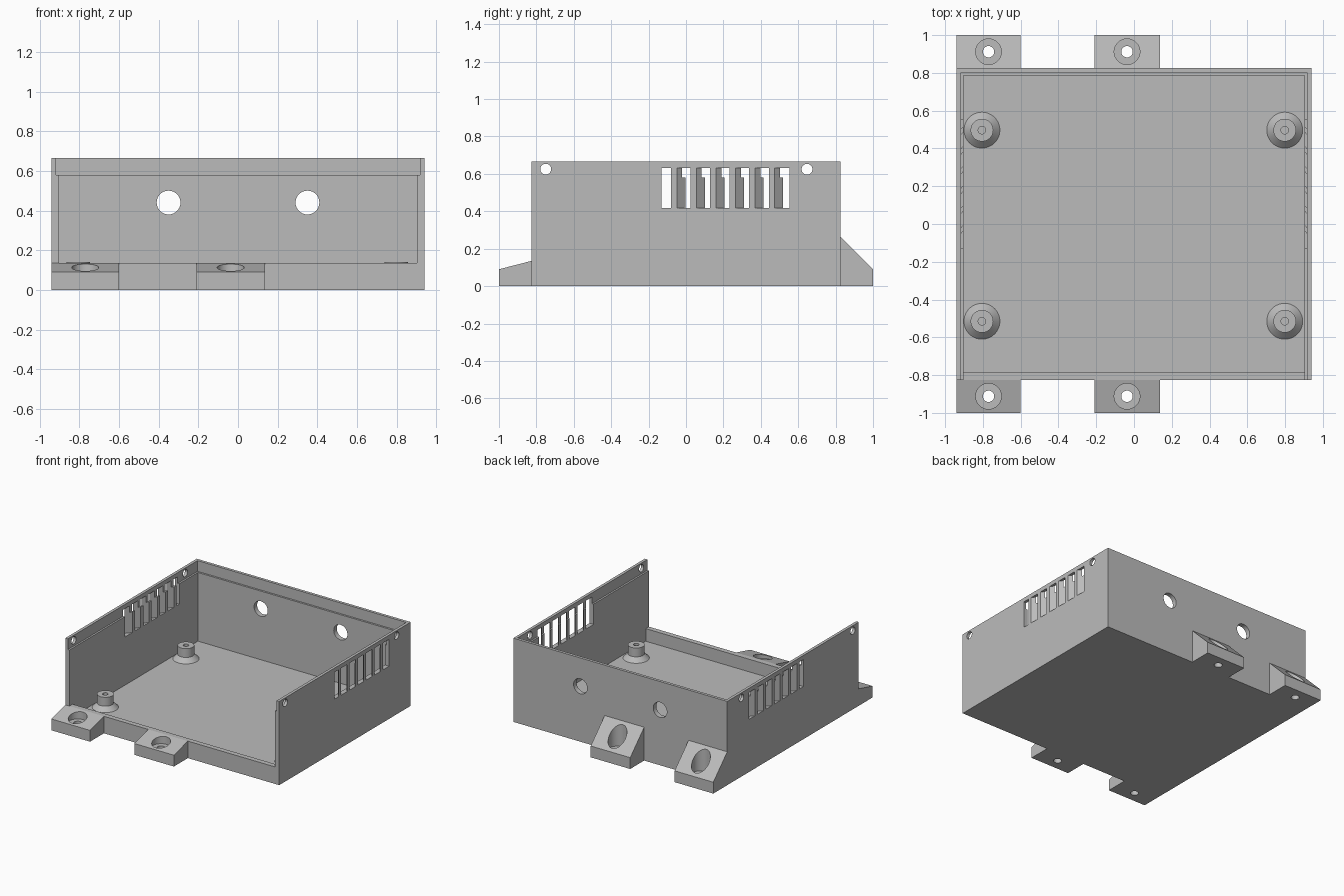
import bpy, bmesh, math
from mathutils import Matrix

if "Cube" in bpy.data.objects:
    bpy.data.objects.remove(bpy.data.objects["Cube"])

grey = bpy.data.materials.new("plain grey")
grey.diffuse_color = (0.5, 0.5, 0.5, 1)
grey.use_nodes = True
grey.node_tree.nodes["Principled BSDF"].inputs["Base Color"].default_value = grey.diffuse_color

W, D, H = 0.94, 0.825, 0.665      # half width, half depth, wall height
FLOOR, LEDGE, LIP = 0.035, 0.58, 0.135


def make(name, bm):
    bmesh.ops.recalc_face_normals(bm, faces=bm.faces)
    me = bpy.data.meshes.new(name)
    bm.to_mesh(me)
    bm.free()
    me.materials.append(grey)
    ob = bpy.data.objects.new(name, me)
    bpy.context.collection.objects.link(ob)
    return ob


def prism(name, pts, axis, lo, hi):
    """Extrude a closed profile: (x, y) along z, or (y, z) along x."""
    bm = bmesh.new()
    place = (lambda p, t: (p[0], p[1], t)) if axis == 'z' else (lambda p, t: (t, p[0], p[1]))
    a = [bm.verts.new(place(p, lo)) for p in pts]
    b = [bm.verts.new(place(p, hi)) for p in pts]
    bm.faces.new(a)
    bm.faces.new(b)
    for i in range(len(pts)):
        j = (i + 1) % len(pts)
        bm.faces.new((a[i], a[j], b[j], b[i]))
    return make(name, bm)


def box(name, x0, x1, y0, y1, z0, z1):
    return prism(name, [(x0, y0), (x1, y0), (x1, y1), (x0, y1)], 'z', z0, z1)


def rod(name, centre, r, length, axis='z'):
    bm = bmesh.new()
    rot = {'x': Matrix.Rotation(math.pi / 2, 4, 'Y'),
           'y': Matrix.Rotation(math.pi / 2, 4, 'X'), 'z': Matrix()}[axis]
    bmesh.ops.create_cone(bm, cap_ends=True, segments=48, radius1=r, radius2=r,
                          depth=length, matrix=Matrix.Translation(centre) @ rot)
    return make(name, bm)


def cut(target, cutter):
    cutter.hide_render = True
    m = target.modifiers.new("cut", 'BOOLEAN')
    m.operation, m.solver, m.object = 'DIFFERENCE', 'EXACT', cutter
    bpy.context.view_layer.objects.active = target
    bpy.ops.object.modifier_apply(modifier=m.name)
    bpy.data.objects.remove(cutter)


def smooth(ob):
    bpy.ops.object.select_all(action='DESELECT')
    ob.select_set(True)
    bpy.context.view_layer.objects.active = ob
    bpy.ops.object.shade_smooth_by_angle(angle=math.radians(25))


# Open tray: cavity, open front above the lip, and ledge for a lid
tray = box("tray", -W, W, -D, D, 0, H)
cut(tray, box("cavity", -0.903, 0.903, -0.785, 0.787, FLOOR, 1))
cut(tray, box("front_opening", -0.903, 0.903, -1, 0, LIP, 1))
cut(tray, box("lid_ledge", -0.917, 0.917, -1, 0.802, LEDGE, 1))

# Vent windows, screw holes in the sides, cable holes in the back
for s in (-1, 1):
    x0, x1 = sorted((s * 0.8, s * 1.1))
    cut(tray, box("vent_window", x0, x1, -0.131, 0.553, 0.418, 0.632))
    for y in (-0.75, 0.647):
        cut(tray, rod("lid_screw_hole", (s * 0.95, y, 0.625), 0.029, 0.3, 'x'))
    cut(tray, rod("cable_hole", (s * 0.35, 0.83, 0.44), 0.06, 0.3, 'y'))
smooth(tray)

# Slanted vent fins, thinner above the ledge
for s in (-1, 1):
    for i in range(6):
        y = -0.08 + i * 0.1045
        for part, inner, z0, z1 in (("lower", 0.903, 0.418, LEDGE),
                                    ("upper", 0.917, LEDGE, 0.632)):
            dy = (W - inner) * 1.2
            prism("vent_fin_" + part,
                  [(s * W, y), (s * W, y + 0.032),
                   (s * inner, y + 0.032 + dy), (s * inner, y + dy)], 'z', z0, z1)

# Mounting tabs with counterbored screw holes
for name, s, top in (("front_tab", -1, LIP), ("back_tab", 1, 0.265)):
    for x0, x1, hx in ((-W, -0.6, -0.77), (-0.21, 0.137, -0.037)):
        tab = prism(name, [(s * D, 0), (s, 0), (s, 0.09), (s * D, top)], 'x', x0, x1)
        cut(tab, rod("counterbore", (hx, s * 0.912, 0.27), 0.068, 0.4))
        cut(tab, rod("tab_screw_hole", (hx, s * 0.912, 0), 0.03, 0.4))
        smooth(tab)

# Board standoffs: flared foot, post and blind screw hole, spun as one profile
profile = [(0.095, FLOOR), (0.06, 0.07), (0.06, 0.14), (0.02, 0.14), (0.02, 0.05), (0, 0.05)]
for x in (-0.805, 0.798):
    for y in (-0.515, 0.497):
        bm = bmesh.new()
        vs = [bm.verts.new((r, 0, z)) for r, z in profile]
        es = [bm.edges.new(p) for p in zip(vs, vs[1:])]
        bmesh.ops.spin(bm, geom=vs + es, cent=(0, 0, 0), axis=(0, 0, 1),
                       angle=2 * math.pi, steps=48, use_duplicate=False)
        bmesh.ops.remove_doubles(bm, verts=bm.verts, dist=1e-4)
        post = make("standoff", bm)
        post.location = (x, y, 0)
        smooth(post)
